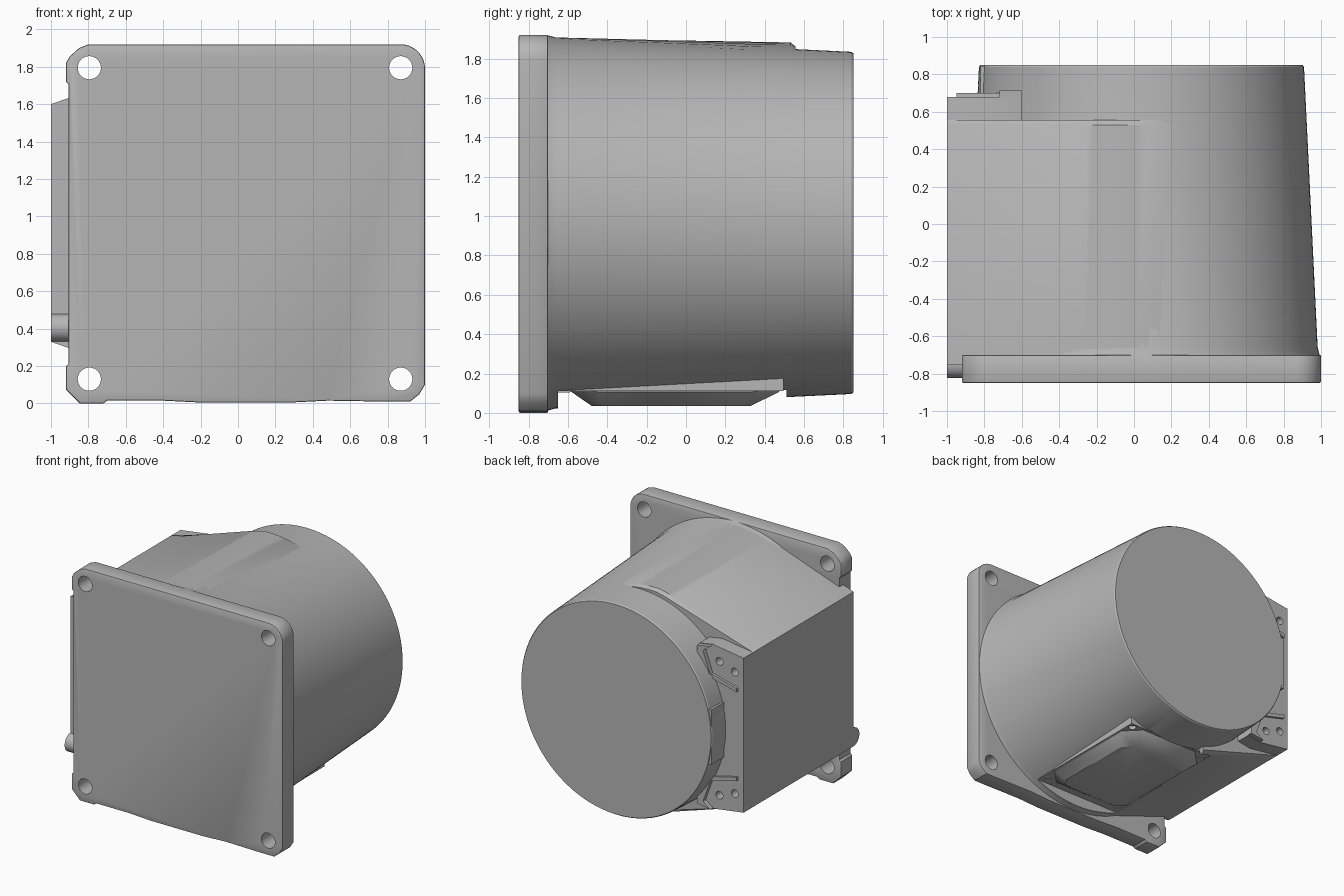
import bpy, bmesh, math

if "Cube" in bpy.data.objects:
    bpy.data.objects.remove(bpy.data.objects["Cube"])

CX, CZ = 0.04, 0.965          # axis of the round body
grey = bpy.data.materials.new("housing_grey")
grey.diffuse_color = (0.47, 0.47, 0.47, 1)
grey.use_nodes = True
grey.node_tree.nodes["Principled BSDF"].inputs["Base Color"].default_value = grey.diffuse_color


def loft(name, rings, helper=False):
    """Closed solid through rings of equal point count."""
    bm = bmesh.new()
    loops = [[bm.verts.new(p) for p in ring] for ring in rings]
    n = len(loops[0])
    for a, b in zip(loops, loops[1:]):
        for i in range(n):
            bm.faces.new((a[i], a[(i + 1) % n], b[(i + 1) % n], b[i]))
    bm.faces.new(loops[0])
    bm.faces.new(loops[-1][::-1])
    bmesh.ops.recalc_face_normals(bm, faces=bm.faces)
    me = bpy.data.meshes.new(name)
    bm.to_mesh(me)
    bm.free()
    me.materials.append(grey)
    ob = bpy.data.objects.new(name, me)
    bpy.context.collection.objects.link(ob)
    ob.hide_render = helper
    return ob


def prism(name, xz, y0, y1, helper=False):
    return loft(name, [[(x, y, z) for x, z in xz] for y in (y0, y1)], helper)


def box(name, x0, x1, y0, y1, z0, z1, helper=False):
    return prism(name, [(x0, z0), (x1, z0), (x1, z1), (x0, z1)], y0, y1, helper)


def circle(x, z, r, n=32):
    return [(x + r * math.cos(2 * math.pi * i / n),
             z + r * math.sin(2 * math.pi * i / n)) for i in range(n)]


def cut(ob, cutters):
    """Apply boolean differences, keep any earlier modifiers."""
    for c in cutters:
        m = ob.modifiers.new("cut", 'BOOLEAN')
        m.operation, m.solver, m.object = 'DIFFERENCE', 'EXACT', c
    bpy.context.view_layer.update()
    dg = bpy.context.evaluated_depsgraph_get()
    me = bpy.data.meshes.new_from_object(ob.evaluated_get(dg))
    ob.modifiers.clear()
    ob.data = me


def smooth(ob, angle=30):
    ob.data.shade_smooth()
    ob.data.set_sharp_from_angle(angle=math.radians(angle))


def polar(r, deg):
    a = math.radians(deg)
    return CX + r * math.cos(a), CZ + r * math.sin(a)


# Square mounting flange with four holes
outline = [(-.92, .075), (-.845, 0), (-.72, 0), (-.70, .015), (-.4, .015),
           (-.2, .005), (.28, .005), (.48, .015), (.78, .01), (.92, .01),
           (.97, .05), (1, .1)]
outline += [(.87 + .13 * math.cos(math.radians(a)), 1.79 + .13 * math.sin(math.radians(a)))
            for a in range(0, 91, 10)]
outline += [(-.80, 1.92), (-.85, 1.90), (-.90, 1.855), (-.92, 1.82), (-.92, 1.72),
            (-.905, 1.705), (-.905, .21), (-.92, .2)]
flange = prism("flange", outline, -.85, -.70)
bev = flange.modifiers.new("soft_edges", 'BEVEL')
bev.width, bev.segments, bev.limit_method = .008, 2, 'ANGLE'
bev.angle_limit = math.radians(60)
holes = [prism("flange_hole_cutter", circle(x, z, .062), -1, -.5, True)
         for x in (-.795, .87) for z in (.13, 1.795)]

# Tapered round body, flared where it meets the flange
body = loft("round_body", [[(x, y, z) for x, z in circle(CX, CZ, r, 128)]
                           for y, r in ((-.71, .955), (-.69, .95), (-.66, .942),
                                        (.84, .869), (.85, .862))])

# Side housing: box on the left whose faces run tangent into the round body
def housing_profile(r, r_end):
    top = [polar(r + (r_end - r) * max(0, (100 - a) / 22), a) for a in
           (108.4, 106, 103, 100, 96, 92, 88, 84, 80, 78)]
    return [(-1, .33), (-1, 1.6)] + top + [(.15, CZ), polar(r, 251.6)]

housing = loft("side_housing", [[(x, y, z) for x, z in housing_profile(r, e)]
                                for y, r, e in ((-.75, .945, .945), (.53, .931, .88),
                                                (.555, .91, .87))])

# Rear part of the side housing, reaching further back
rear = prism("housing_rear", [(-1, .33), (-1, 1.6), (-.72, 1.64), (-.60, 1.62),
                              (-.60, .31), (-.72, .29)], .5, .68)
screws = []
for s in (1, -1):
    for x, z in ((-.92, .50), (-.78, .55)):
        screws.append(prism("screw_cutter", circle(x, CZ + s * z, .032, 20), .60, .9, True))
    # Raised rims around the screw corners
    rim = [(-.80, CZ + s * .63), (-.72, CZ + s * .67), (-.60, CZ + s * .65),
           (-.72, CZ + s * .44), (-.95, CZ + s * .38), (-.95, CZ + s * .35),
           (-.70, CZ + s * .41), (-.60, CZ + s * .55)]
    prism("screw_corner_rim", [rim[1], rim[2], rim[7], rim[6], rim[3],
                               (-.655, CZ + s * .62)], .66, .715)
    prism("screw_corner_ledge", [rim[3], rim[4], rim[5], rim[6]], .66, .70)

# Flat pad on the side of the round body
box("side_pad", -.822, -.5, .5, .845, .74, 1.19)

# Round peg beside the flange
loft("peg", [[(x, -.75 + y, .405 + z) for y, z in circle(0, 0, .074)]
             for x in (-1, -.89)])

# Underside: pocket, mounting plate and raised cover with chamfered corners
pocket = box("pocket_cutter", CX - .4, CX + .4, -.65, .51, -.5, .115, True)
plate = box("bottom_plate", CX - .4, CX + .4, -.65, .495, .112, .35)

def octagon(hx, y0, y1, c, z):
    return [(CX + x, y, z) for x, y in (
        (-hx + c, y0), (hx - c, y0), (hx, y0 + c), (hx, y1 - c),
        (hx - c, y1), (-hx + c, y1), (-hx, y1 - c), (-hx, y0 + c))]

loft("bottom_cover", [octagon(.395, -.60, .49, .13, .13),
                      octagon(.39, -.58, .47, .13, .105),
                      octagon(.31, -.48, .33, .07, .036)])
plate_screws = [loft("plate_screw_cutter", [[(CX + sx * .355 + a, y + b, z)
                for a, b in circle(0, 0, .03, 20)] for z in (0, .2)], True)
                for sx in (-1, 1) for y in (-.575, .45)]

cut(flange, holes)
cut(body, [pocket])
cut(housing, [pocket])
cut(rear, screws)
cut(plate, plate_screws)
for c in holes + screws + plate_screws + [pocket]:
    bpy.data.objects.remove(c)
for ob in bpy.context.collection.objects:
    smooth(ob)
